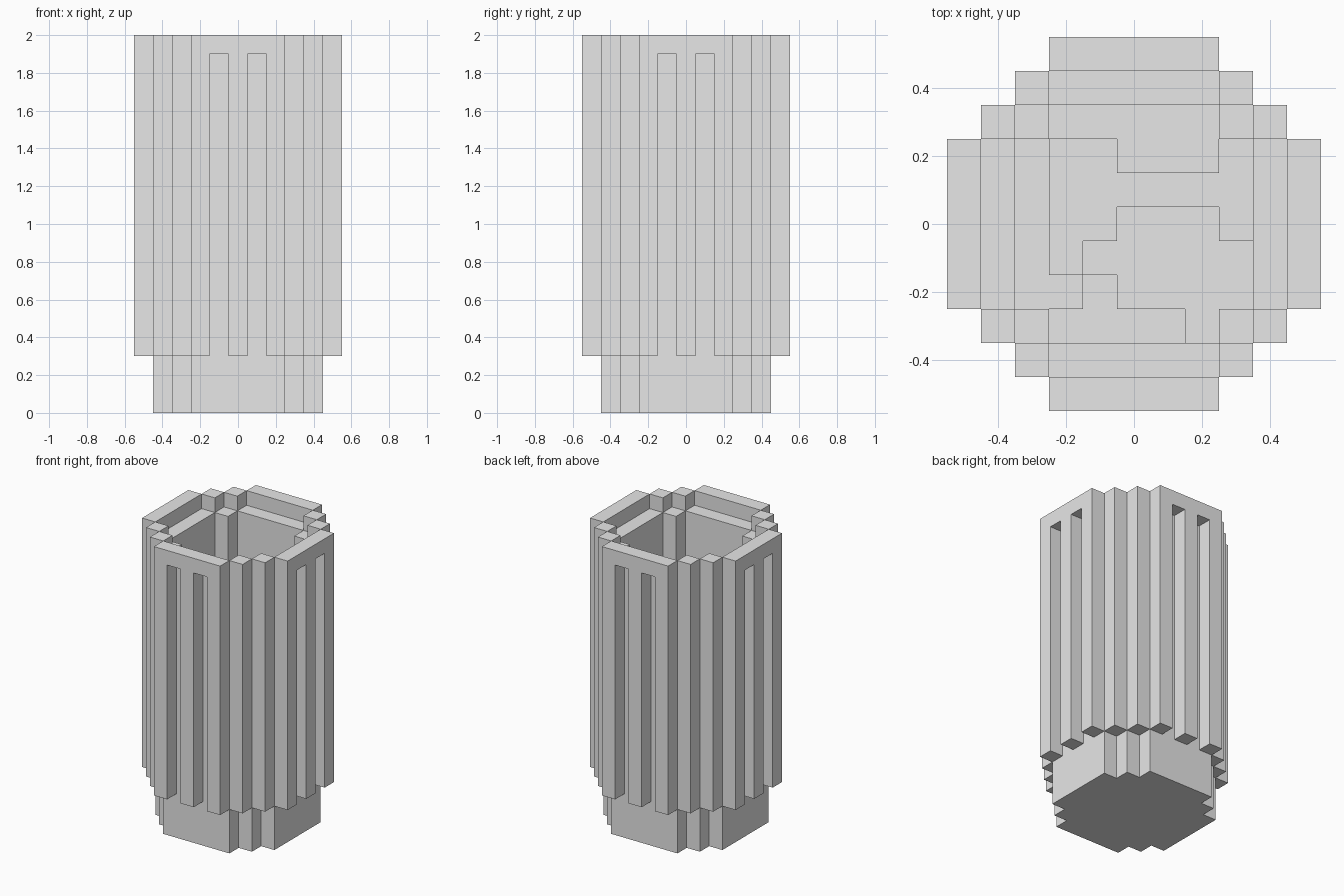
import bpy
import bmesh

UNIT = 0.1  # edge of one block

cube = bpy.data.objects.get("Cube")
if cube:
    bpy.data.objects.remove(cube, do_unlink=True)

grey = bpy.data.materials.new("light_grey")
grey.use_nodes = True
grey.diffuse_color = (0.8, 0.8, 0.8, 1)
grey.node_tree.nodes["Principled BSDF"].inputs["Base Color"].default_value = (0.8, 0.8, 0.8, 1)


def disc(n):
    """Block positions of a stepped disc reaching n blocks from the middle."""
    span = range(-n, n + 1)
    return {(x, y) for x in span for y in span if abs(x) + abs(y) <= n + 2}


def extrude(bm, faces, dz):
    """Extrude faces straight up or down."""
    result = bmesh.ops.extrude_face_region(bm, geom=faces)["geom"]
    verts = [g for g in result if isinstance(g, bmesh.types.BMVert)]
    bmesh.ops.translate(bm, verts=verts, vec=(0, 0, dz))
    return [g for g in result if isinstance(g, bmesh.types.BMFace)]


def prism(name, cells, z0, z1, well=(), well_z=0):
    """Raise a set of blocks from z0 to z1, with an optional sunken well."""
    bm = bmesh.new()
    corners = {}

    def corner(i, j):
        if (i, j) not in corners:
            corners[i, j] = bm.verts.new(((i - 0.5) * UNIT, (j - 0.5) * UNIT, z0))
        return corners[i, j]

    faces = [bm.faces.new((corner(x, y), corner(x + 1, y),
                           corner(x + 1, y + 1), corner(x, y + 1)))
             for x, y in sorted(cells)]
    top = extrude(bm, faces, z1 - z0)
    if well:
        inner = []
        for f in top:
            c = f.calc_center_median()
            if abs(c.z - z1) < UNIT / 10 and (round(c.x / UNIT), round(c.y / UNIT)) in well:
                inner.append(f)
        extrude(bm, inner, well_z - z1)
        left = [f for f in inner if f.is_valid]
        if left:
            bmesh.ops.delete(bm, geom=left, context='FACES_ONLY')
    bmesh.ops.recalc_face_normals(bm, faces=bm.faces[:])
    bmesh.ops.dissolve_limit(bm, angle_limit=0.01, verts=bm.verts[:], edges=bm.edges[:])
    mesh = bpy.data.meshes.new(name)
    bm.to_mesh(mesh)
    bm.free()
    mesh.materials.append(grey)
    obj = bpy.data.objects.new(name, mesh)
    bpy.context.collection.objects.link(obj)
    return obj


# Inner container with a hollow
prism("inner_container", disc(4), 0, 1.9, well=disc(3), well_z=0.3)

# Outer casing: vertical slats with two slots per side, closed by a top rim
ring = disc(5) - disc(4)
slots = {c for c in ring if 1 in (abs(c[0]), abs(c[1]))}
prism("outer_slats", ring - slots, 0.3, 2.0)
prism("slot_caps", slots, 1.9, 2.0)

# Uneven filling inside, in patches of different height
layout = [".TTTTT.",
          "LMMTTTM",
          "LMMMMMM",
          "LMMRRRM",
          "LMRRRRR",
          "LLBRRRR",
          ".BBBBR."]
heights = {"T": 1.0, "M": 0.9, "L": 0.8, "R": 0.8, "B": 0.7}
for key, height in heights.items():
    cells = {(col - 3, 3 - row) for row, line in enumerate(layout)
             for col, char in enumerate(line) if char == key}
    prism("filling_patch", cells, 0.3, height)
